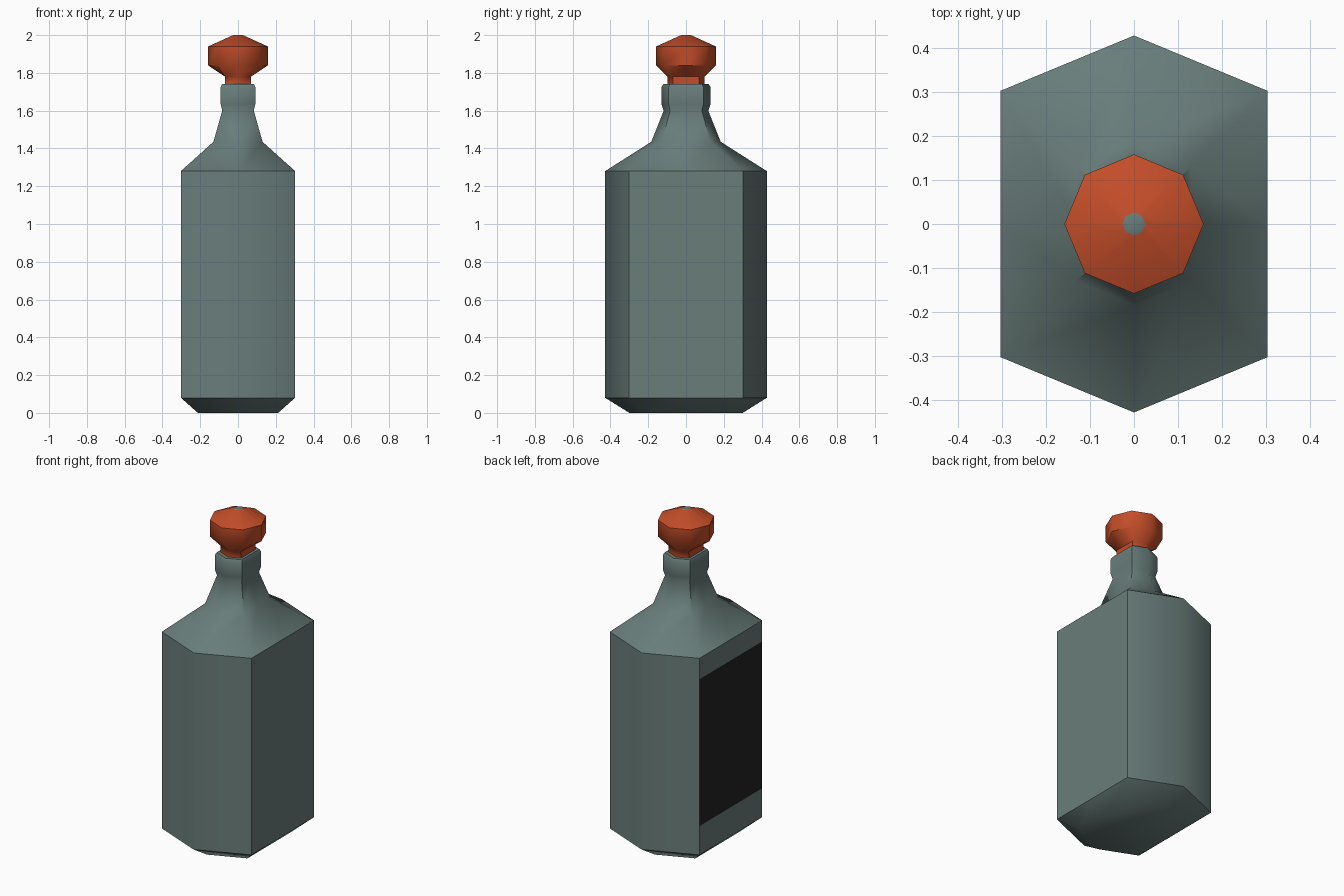
import bpy, bmesh
from math import sin, cos, pi, radians

if "Cube" in bpy.data.objects:
    bpy.data.objects.remove(bpy.data.objects["Cube"])


def material(name, rgb):
    m = bpy.data.materials.new(name)
    m.diffuse_color = (*rgb, 1)
    m.use_nodes = True
    m.node_tree.nodes["Principled BSDF"].inputs["Base Color"].default_value = m.diffuse_color
    return m


GLASS = material("grey_green_glass", (0.14, 0.205, 0.195))
ORANGE = material("orange_stopper", (0.55, 0.075, 0.022))
BLACK = material("black_label", (0.017, 0.017, 0.017))


def ring(bm, r, z, flat):
    """Eight-point ring; flat pulls both side points in to make a hexagon."""
    verts = []
    for i in range(8):
        a = i * pi / 4
        x = r * cos(a)
        if flat:
            x = max(-r * cos(pi / 4), min(r * cos(pi / 4), x))
        verts.append(bm.verts.new((x, r * sin(a), z)))
    return verts


def lathe(name, profile, mats, paint):
    """Skin rings of (radius, z, flat), then colour faces by their centre."""
    bm = bmesh.new()
    rings = [ring(bm, *p) for p in profile]
    for a, b in zip(rings, rings[1:]):
        for i in range(8):
            j = (i + 1) % 8
            bm.faces.new((a[i], a[j], b[j], b[i]))
    bm.faces.new(rings[0][::-1])
    bm.faces.new(rings[-1])
    bm.normal_update()
    for f in bm.faces:
        f.material_index = paint(f)
    mesh = bpy.data.meshes.new(name)
    bm.to_mesh(mesh)
    bm.free()
    for m in mats:
        mesh.materials.append(m)
    ob = bpy.data.objects.new(name, mesh)
    bpy.context.collection.objects.link(ob)
    bpy.ops.object.select_all(action='DESELECT')
    ob.select_set(True)
    bpy.context.view_layer.objects.active = ob
    bpy.ops.object.shade_smooth_by_angle(angle=radians(46))
    return ob


# bottle: chamfered foot, straight body, shoulder, neck and lip
# the middle band of the left side is the black label
lathe("bottle",
      [(0.30, 0, True), (0.428, 0.08, True), (0.428, 0.256, True),
       (0.428, 1.152, True), (0.428, 1.28, True), (0.184, 1.435, True),
       (0.118, 1.60, True), (0.13, 1.635, True), (0.13, 1.725, True),
       (0.12, 1.74, True)],
      [GLASS, BLACK],
      lambda f: int(f.normal.x < -0.99
                    and 0.6 < f.calc_center_median().z < 0.8))

# stopper: hexagonal stem, octagonal knob, small grey cap on top
lathe("stopper",
      [(0.098, 1.74, True), (0.098, 1.78, True), (0.158, 1.84, False),
       (0.158, 1.94, False), (0.026, 2.0, False)],
      [ORANGE, GLASS],
      lambda f: int(f.calc_center_median().z > 1.99))
